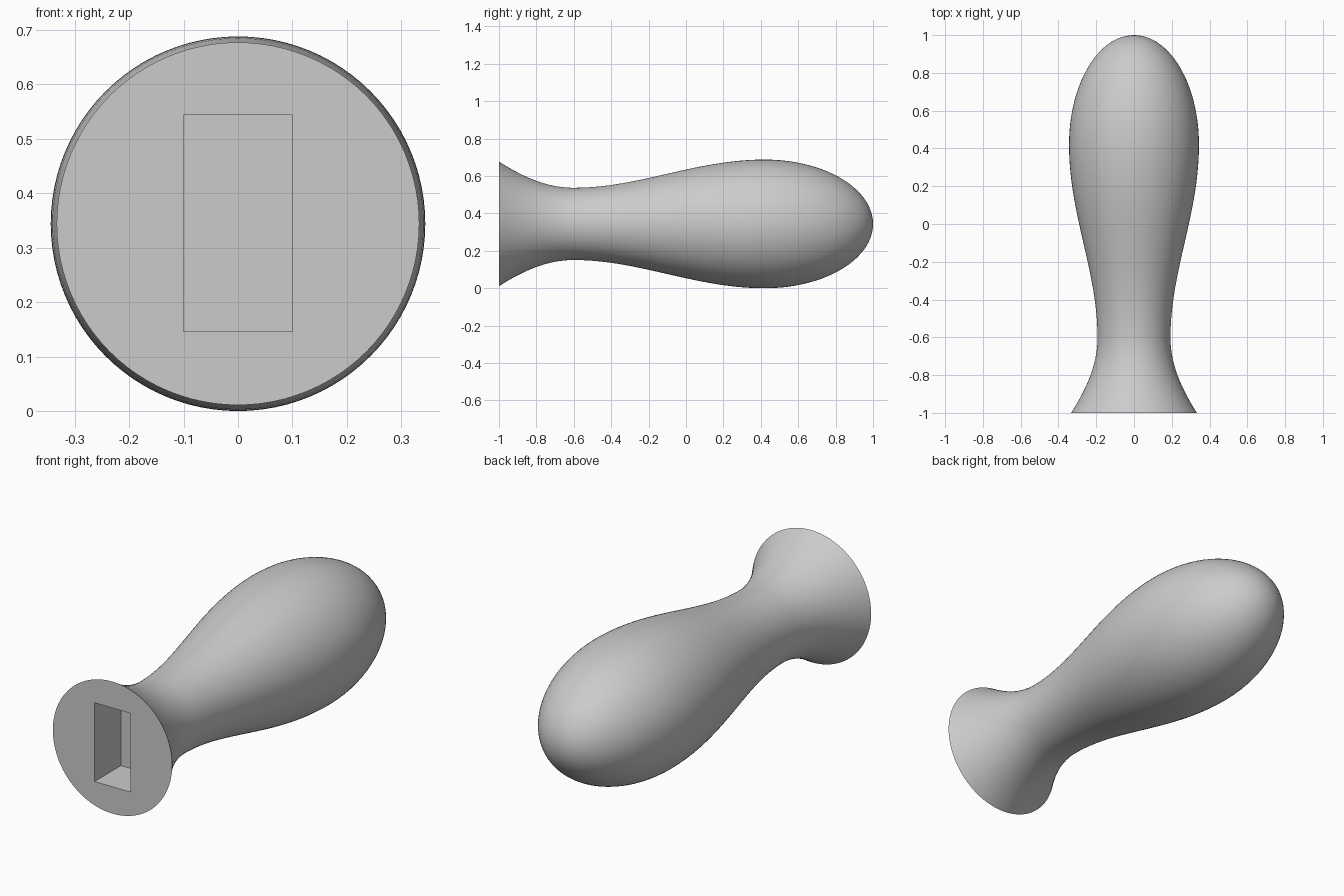
import bpy
import bmesh
from math import radians, tau
from mathutils import Vector
from mathutils.geometry import interpolate_bezier

cube = bpy.data.objects.get("Cube")
if cube:
    bpy.data.objects.remove(cube, do_unlink=True)

AXIS_Z = 0.344
SEGMENTS = 96

grey = bpy.data.materials.new("handle grey")
grey.use_nodes = True
colour = (0.6, 0.6, 0.6, 1)
grey.diffuse_color = colour
grey.node_tree.nodes["Principled BSDF"].inputs["Base Color"].default_value = colour

# Profile as (y, radius): flared foot, narrow neck, full belly, round tip
spans = [
    [(-1, 0.333), (-0.88, 0.257), (-0.75, 0.193), (-0.6, 0.193)],
    [(-0.6, 0.193), (-0.25, 0.193), (0.05, 0.344), (0.42, 0.344)],
    [(0.42, 0.344), (0.74, 0.344), (1, 0.19), (1, 0)],
]
profile = [Vector((0, -1, 0))]
for span in spans:
    points = interpolate_bezier(*[Vector((0, y, r)) for y, r in span], 24)
    profile += points if len(profile) == 1 else points[1:]

# Turned grip
bm = bmesh.new()
verts = [bm.verts.new(p) for p in profile]
edges = [bm.edges.new(pair) for pair in zip(verts, verts[1:])]
bmesh.ops.spin(bm, geom=verts + edges, cent=(0, 0, 0), axis=(0, 1, 0),
               angle=tau, steps=SEGMENTS)
bmesh.ops.remove_doubles(bm, verts=bm.verts, dist=0.0001)
bmesh.ops.dissolve_limit(bm, angle_limit=radians(0.1), verts=bm.verts[:],
                         edges=[e for e in bm.edges
                                if all(v.co.y < -0.9999 for v in e.verts)])
bmesh.ops.recalc_face_normals(bm, faces=bm.faces)
bmesh.ops.translate(bm, verts=bm.verts, vec=(0, 0, AXIS_Z))
mesh = bpy.data.meshes.new("handle")
bm.to_mesh(mesh)
bm.free()
mesh.materials.append(grey)
handle = bpy.data.objects.new("handle", mesh)
bpy.context.collection.objects.link(handle)

# Rectangular socket cut into the foot
bpy.ops.mesh.primitive_cube_add(size=1, location=(0, -1, AXIS_Z + 0.001))
cutter = bpy.context.object
cutter.name = "socket_cutter"
cutter.scale = (0.2, 0.42, 0.397)
cutter.hide_render = True
cutter.data.materials.append(grey)

cut = handle.modifiers.new("socket", "BOOLEAN")
cut.operation = "DIFFERENCE"
cut.solver = "EXACT"
cut.object = cutter

bpy.ops.object.select_all(action="DESELECT")
handle.select_set(True)
bpy.context.view_layer.objects.active = handle
bpy.ops.object.modifier_apply(modifier=cut.name)
bpy.data.objects.remove(cutter, do_unlink=True)
bpy.ops.object.shade_smooth_by_angle(angle=radians(35))
